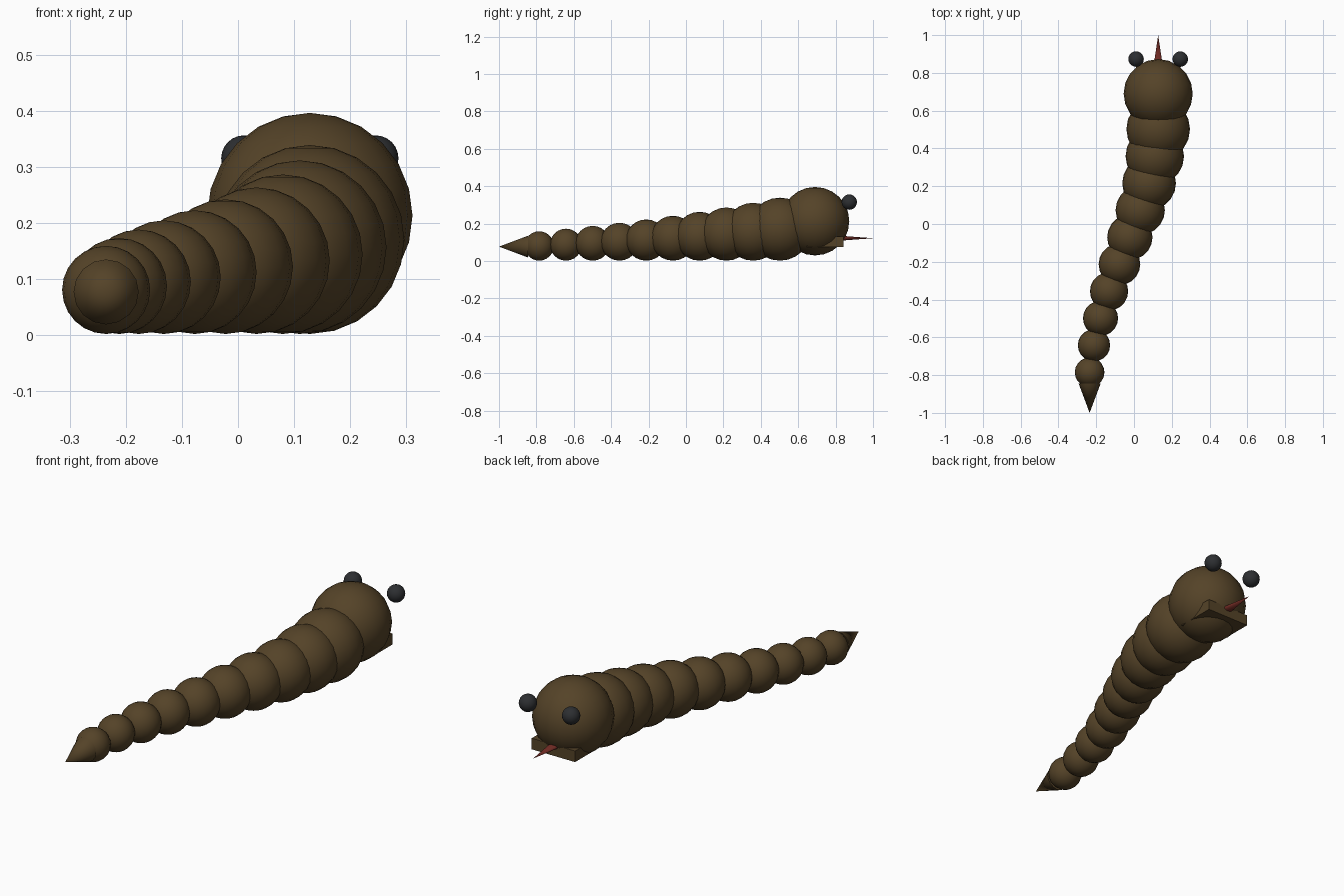
import bpy, bmesh, math
from mathutils import Matrix

if "Cube" in bpy.data.objects:
    bpy.data.objects.remove(bpy.data.objects["Cube"])


def material(name, rgb):
    m = bpy.data.materials.new(name)
    m.diffuse_color = (*rgb, 1)
    m.use_nodes = True
    m.node_tree.nodes["Principled BSDF"].inputs["Base Color"].default_value = m.diffuse_color
    return m


BROWN = material("brown_skin", (0.09, 0.056, 0.021))
BLACK = material("eye_black", (0.026, 0.028, 0.031))
RED = material("tongue_red", (0.15, 0.022, 0.016))


def finish(bm, name, mat, inward=False, smooth=True):
    bmesh.ops.recalc_face_normals(bm, faces=bm.faces)
    if inward:  # shells whose faces point inwards
        bmesh.ops.reverse_faces(bm, faces=bm.faces)
    for f in bm.faces:
        f.smooth = smooth and len(f.verts) <= 4
    me = bpy.data.meshes.new(name)
    bm.to_mesh(me)
    bm.free()
    me.materials.append(mat)
    ob = bpy.data.objects.new(name, me)
    bpy.context.collection.objects.link(ob)
    return ob


def ball(name, x, y, z, r, mat):
    bm = bmesh.new()
    bmesh.ops.create_uvsphere(bm, u_segments=20, v_segments=12, radius=r,
                              matrix=Matrix.Translation((x, y, z)))
    return finish(bm, name, mat)


def spike(name, x, z, y_base, y_tip, r, flat, mat):
    """Capped cone lying along y, squashed in z by flat."""
    bm = bmesh.new()
    h = abs(y_tip - y_base)
    turn = math.pi / 2 if y_tip < y_base else -math.pi / 2
    mtx = (Matrix.Translation((x, (y_base + y_tip) / 2, z))
           @ Matrix.Diagonal((1, 1, flat, 1)) @ Matrix.Rotation(turn, 4, 'X'))
    bmesh.ops.create_cone(bm, cap_ends=True, segments=16, radius1=r,
                          radius2=0, depth=h, matrix=mtx)
    return finish(bm, name, mat, inward=True)


# Body segments from tail to neck, each resting on the ground
xs = [-0.235, -0.212, -0.177, -0.132, -0.077, -0.022, 0.033, 0.080, 0.110, 0.128]
for i, x in enumerate(xs):
    r = 0.0785 * 1.0885 ** i
    ball(f"body_segment_{i + 1}", x, -0.785 + 0.143 * i, r + 0.002, r, BROWN)

# Tail tip
spike("tail_tip", -0.235, 0.077, -0.845, -1.0, 0.058, 1, BROWN)

# Head
HX = 0.128
ball("head", HX, 0.69, 0.213, 0.183, BROWN)

# Eyes
for side, name in ((-1, "left_eye"), (1, "right_eye")):
    ball(name, HX + side * 0.117, 0.873, 0.315, 0.041, BLACK)

# Jaw
bm = bmesh.new()
bmesh.ops.create_cube(bm, size=1, matrix=Matrix.Translation((HX, 0.743, 0.103))
                      @ Matrix.Diagonal((0.235, 0.2, 0.054, 1)))
finish(bm, "jaw", BROWN, inward=True, smooth=False)

# Tongue
spike("tongue", HX, 0.122, 0.82, 1.0, 0.027, 0.5, RED)
